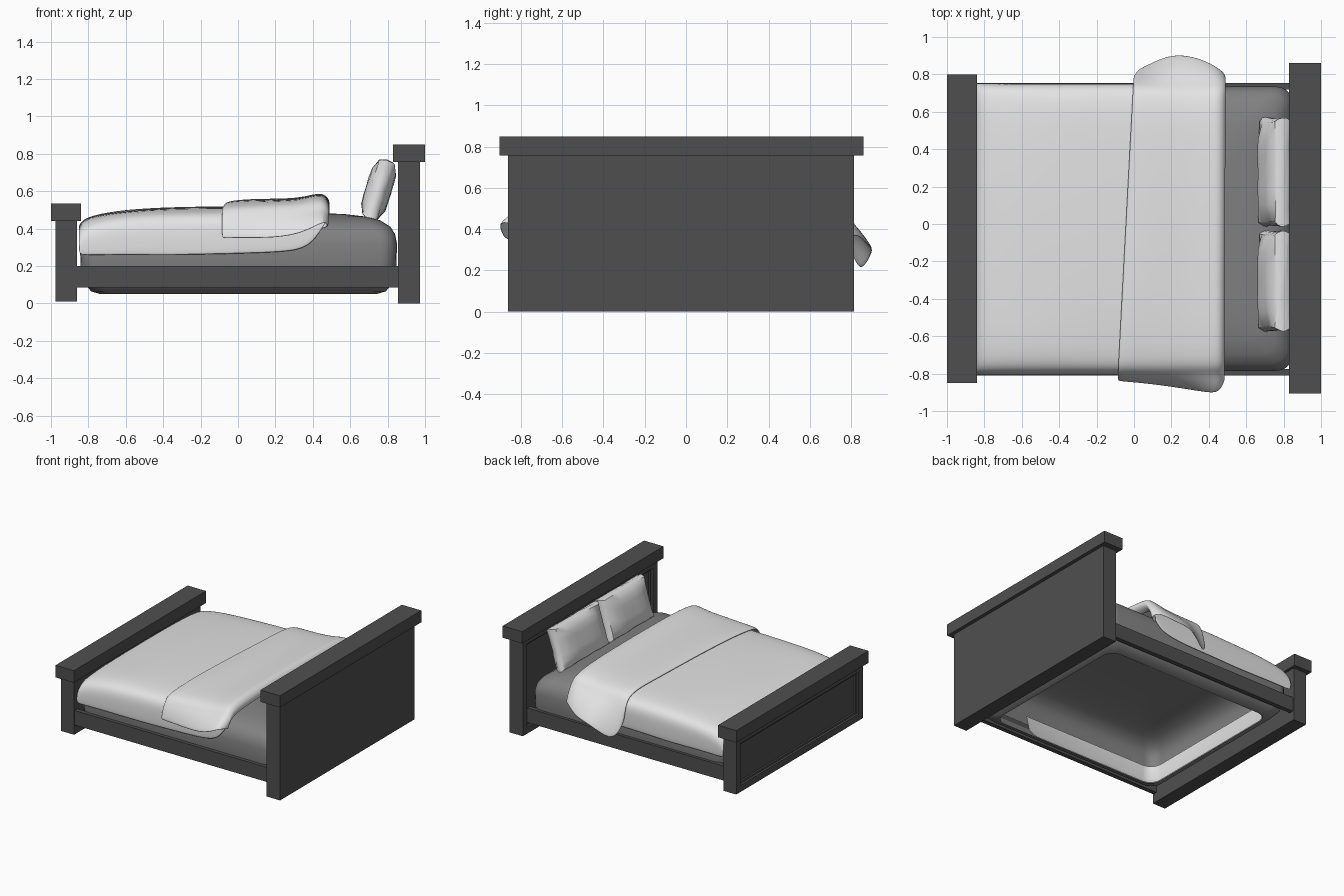
import bpy, bmesh, math, random
from mathutils import Matrix, Vector, noise

if "Cube" in bpy.data.objects:
    bpy.data.objects.remove(bpy.data.objects["Cube"])

random.seed(4)
YC = -0.025  # centre line of the bed across y


def material(name, v):
    m = bpy.data.materials.new(name)
    m.diffuse_color = (v, v, v, 1)
    m.use_nodes = True
    m.node_tree.nodes["Principled BSDF"].inputs["Base Color"].default_value = m.diffuse_color
    return m


WOOD = material("dark_wood", 0.078)
SHEET = material("grey_sheet", 0.22)
LINEN = material("pale_linen", 0.77)


def finish(name, bm, mat, smooth=None):
    bmesh.ops.recalc_face_normals(bm, faces=bm.faces)
    me = bpy.data.meshes.new(name)
    bm.to_mesh(me)
    bm.free()
    me.materials.append(mat)
    ob = bpy.data.objects.new(name, me)
    bpy.context.collection.objects.link(ob)
    if smooth:
        bpy.context.view_layer.objects.active = ob
        ob.select_set(True)
        bpy.ops.object.shade_smooth_by_angle(angle=math.radians(smooth))
        ob.select_set(False)
    return ob


def box(name, x, y, z, recess=False):
    bm = bmesh.new()
    bmesh.ops.create_cube(bm, size=1)
    for v in bm.verts:
        v.co = Vector([(a + b) / 2 + c * (b - a) for (a, b), c in zip((x, y, z), v.co)])
    if recess:  # stepped panel on the -x face
        f = min(bm.faces, key=lambda f: f.calc_center_median().x)
        bmesh.ops.inset_region(bm, faces=[f], thickness=0.075, depth=0)
        for step in (0.015, 0.012):
            bmesh.ops.inset_region(bm, faces=[f], thickness=0.002, depth=0)
            for v in f.verts:
                v.co.x += step
            bmesh.ops.inset_region(bm, faces=[f], thickness=0.02, depth=0)
    return finish(name, bm, WOOD)


# Bed frame
box("headboard", (0.855, 0.972), (-0.863, 0.815), (0, 0.76), True)
box("headboard_cap", (0.83, 1.0), (-0.905, 0.86), (0.757, 0.85))
box("footboard", (-0.975, -0.862), (-0.815, 0.765), (0.01, 0.445), True)
box("footboard_cap", (-1.0, -0.84), (-0.85, 0.80), (0.44, 0.535))
box("front_rail", (-0.87, 0.86), (-0.81, -0.775), (0.085, 0.2))
box("back_rail", (-0.87, 0.86), (0.72, 0.755), (0.085, 0.2))


def stacked(name, rings, x0, x1, half, mat, cap, xcut=9):
    """Shell of rounded rectangles; each ring is (z, inset). Faces beyond xcut are left out."""
    bm = bmesh.new()
    loops = []
    for z, ins in rings:
        hx, hy = (x1 - x0) / 2 - ins, half - ins
        r = 0.09
        loop = []
        for q, (sx, sy) in enumerate(((1, 1), (-1, 1), (-1, -1), (1, -1))):
            for k in range(6):
                a = math.pi / 2 * (q + k / 5)
                loop.append(bm.verts.new(((x0 + x1) / 2 + sx * (hx - r) + r * math.cos(a),
                                          YC + sy * (hy - r) + r * math.sin(a), z)))
        loops.append(loop)
    for a, b in zip(loops, loops[1:]):
        for i in range(len(a)):
            j = (i + 1) % len(a)
            f = bm.faces.new((a[i], a[j], b[j], b[i]))
            if f.calc_center_median().x > xcut:
                bm.faces.remove(f)
    if cap:
        bm.faces.new(loops[-1])
    return finish(name, bm, mat, 50)


# Mattress shell, open underneath, with linen tucked inside
stacked("mattress", [(0.05, 0.11), (0.065, 0.06), (0.11, 0.02), (0.2, 0.003), (0.32, 0), (0.37, 0.01),
                     (0.41, 0.035), (0.445, 0.09), (0.465, 0.17), (0.478, 0.28), (0.484, 0.42)],
        -0.845, 0.85, 0.76, SHEET, True)
stacked("tucked_linen", [(0.05, 0.115), (0.1, 0.085), (0.22, 0.07)], -0.845, 0.55, 0.76, LINEN, False, 0.4)


def cloth(name, rows, thick, wrinkle):
    """Draped sheet; each row is (x front, x back, top z, hem y/z front, hem y/z back)."""
    bm = bmesh.new()
    grid = []
    for xf, xb, zt, yf, zf, yb, zb in rows:
        pts = []
        for y, z, s in ((yf, zf, -1), (yb, zb, 1)):
            top = zt - 0.075
            side = [(y, z), ((y + YC + s * 0.775) / 2, z + (top - z) * 0.6), (YC + s * 0.768, top),
                    (YC + s * 0.735, zt - 0.028), (YC + s * 0.62, zt - 0.008), (YC + s * 0.4, zt)]
            pts += side if s < 0 else [(YC, zt + 0.003)] + side[::-1]
        row = []
        for y, z in pts:
            t = min(1, max(0, (y + 0.8) / 1.6))
            co = Vector((xf + (xb - xf) * t, y, z))
            co.z += wrinkle * noise.noise(co * 5)
            row.append(bm.verts.new(co))
        grid.append(row)
    for a, b in zip(grid, grid[1:]):
        for i in range(len(a) - 1):
            bm.faces.new((a[i], a[i + 1], b[i + 1], b[i]))
    ob = finish(name, bm, LINEN, 60)
    so = ob.modifiers.new("thickness", "SOLIDIFY")
    so.thickness, so.offset = thick, 0
    ob.modifiers.new("soften", "SUBSURF").levels = 2
    ob.modifiers["soften"].render_levels = 2
    return ob


# Duvet: x, top height, hem height
duvet = [(-0.85, 0.40, 0.27), (-0.835, 0.435, 0.255), (-0.78, 0.465, 0.255), (-0.6, 0.495, 0.255),
         (-0.35, 0.505, 0.255), (-0.1, 0.51, 0.26), (0.1, 0.512, 0.265), (0.27, 0.515, 0.275),
         (0.37, 0.52, 0.30), (0.43, 0.52, 0.37), (0.47, 0.515, 0.44)]
cloth("duvet", [(x, x, t, YC - 0.775, h, YC + 0.768, h) for x, t, h in duvet], 0.01, 0.008)

# Folded-back band of the duvet with a roll at its head end
cloth("duvet_fold", [
    (-0.085, 0.0, 0.530, -0.835, 0.345, 0.77, 0.33),
    (-0.075, 0.01, 0.542, -0.84, 0.345, 0.82, 0.25),
    (0.05, 0.07, 0.548, -0.85, 0.345, 0.85, 0.185),
    (0.2, 0.2, 0.551, -0.87, 0.35, 0.915, 0.29),
    (0.32, 0.33, 0.556, -0.89, 0.37, 0.895, 0.31),
    (0.41, 0.41, 0.576, -0.905, 0.415, 0.86, 0.35),
    (0.455, 0.455, 0.580, -0.90, 0.44, 0.83, 0.37),
    (0.485, 0.49, 0.548, -0.84, 0.43, 0.80, 0.36),
    (0.475, 0.48, 0.510, -0.80, 0.41, 0.77, 0.34),
    (0.43, 0.43, 0.490, -0.79, 0.40, 0.76, 0.33)], 0.012, 0.012)


# Pillows leaning on the headboard
def pillow(name, y0, y1):
    bm = bmesh.new()
    bmesh.ops.create_cube(bm, size=2)
    bmesh.ops.subdivide_edges(bm, edges=bm.edges[:], cuts=5, use_grid_fill=True)
    for v in bm.verts:
        x, a, b = v.co
        puff = 0.62 + 0.38 * math.sqrt(max(0, (1 - a ** 4) * (1 - b ** 4)))
        pinch = 1 - 0.08 * x * x
        v.co = Vector((x * 0.068 * puff,
                       a * (y1 - y0) / 2 * pinch * (1 - 0.02 * (1 - b * b)),
                       b * 0.163 * pinch))
        v.co += Vector([random.uniform(-0.003, 0.003) for _ in range(3)])
    bm.transform(Matrix.Translation((0.752, (y0 + y1) / 2, 0.61)) @ Matrix.Rotation(math.radians(17), 4, 'Y'))
    finish(name, bm, LINEN, 40)


pillow("front_pillow", -0.575, -0.035)
pillow("back_pillow", -0.015, 0.57)
